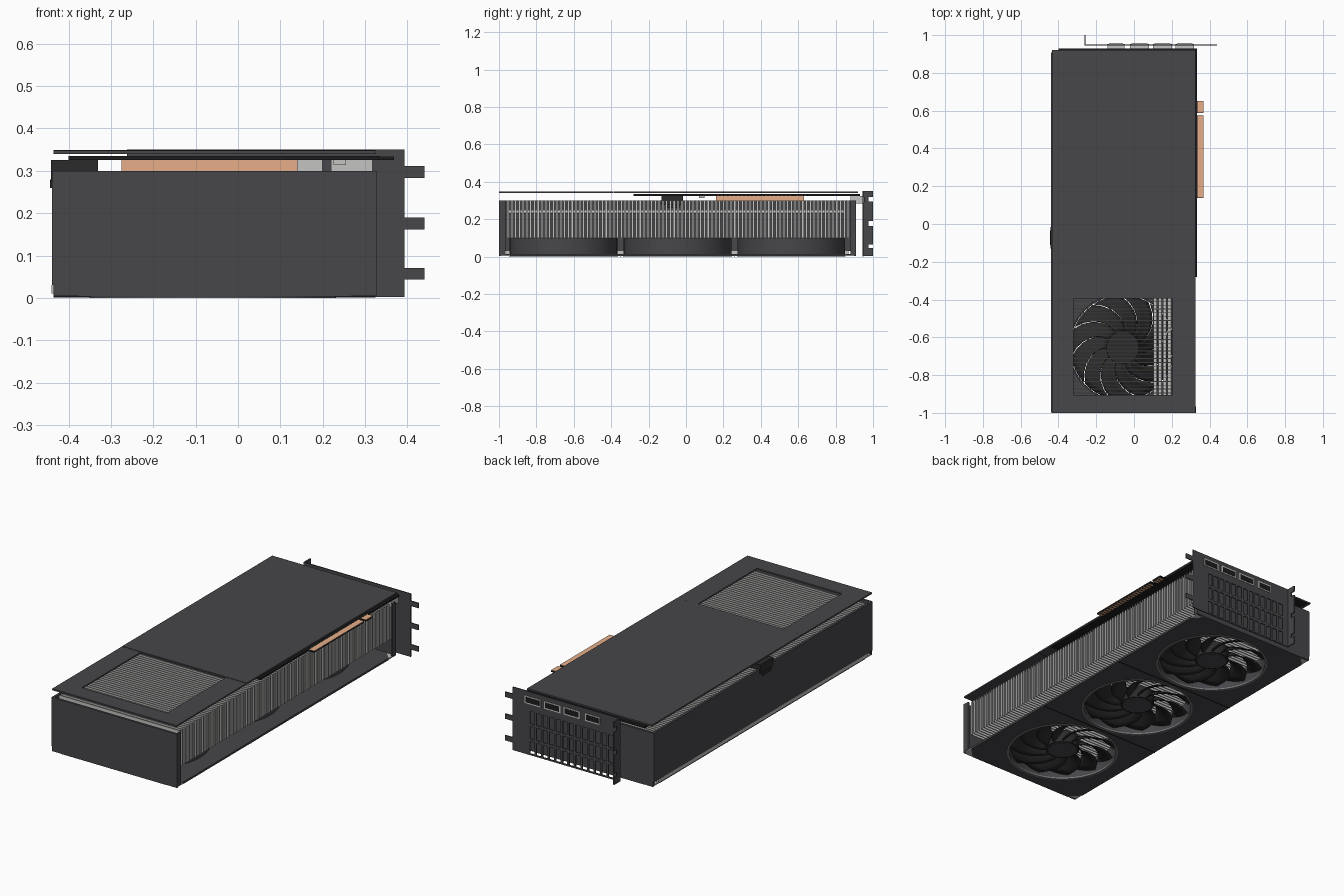
import bpy, bmesh, math
from mathutils import Matrix, Vector

if "Cube" in bpy.data.objects:
    bpy.data.objects.remove(bpy.data.objects["Cube"])


def mat(name, r, g, b):
    m = bpy.data.materials.new(name)
    m.diffuse_color = (r, g, b, 1)
    m.use_nodes = True
    m.node_tree.nodes["Principled BSDF"].inputs["Base Color"].default_value = m.diffuse_color
    return m


SHROUD = mat("charcoal", 0.063, 0.061, 0.068)
BLACK = mat("black plastic", 0.024, 0.024, 0.025)
BOARD = mat("board black", 0.012, 0.012, 0.013)
TRIM = mat("trim grey", 0.2, 0.2, 0.205)
SILVER = mat("silver", 0.55, 0.55, 0.54)
COPPER = mat("copper", 0.8, 0.43, 0.25)


def add(name, me, material):
    ob = bpy.data.objects.new(name, me)
    me.materials.clear()
    me.materials.append(material)
    bpy.context.collection.objects.link(ob)
    return ob


def boxes(name, material, ranges):
    """One object from (x0, x1, y0, y1, z0, z1) blocks."""
    bm = bmesh.new()
    for x0, x1, y0, y1, z0, z1 in ranges:
        c = Matrix.Translation(((x0 + x1) / 2, (y0 + y1) / 2, (z0 + z1) / 2))
        bmesh.ops.create_cube(bm, size=1, matrix=c @ Matrix.Diagonal((x1 - x0, y1 - y0, z1 - z0, 1)))
    me = bpy.data.meshes.new(name)
    bm.to_mesh(me)
    bm.free()
    return add(name, me, material)


def rect(x0, x1, y0, y1):
    return [(x0, y0), (x1, y0), (x1, y1), (x0, y1)]


def circle(cx, cy, r, n=64):
    return [(cx + r * math.cos(i * math.tau / n), cy + r * math.sin(i * math.tau / n)) for i in range(n)]


def plate(name, material, loops, low, high, upright=False):
    """Flat sheet with holes, lying between low and high (z, or y when upright)."""
    cu = bpy.data.curves.new(name, 'CURVE')
    cu.dimensions = '2D'
    cu.fill_mode = 'BOTH'
    cu.extrude = (high - low) / 2
    for pts in loops:
        s = cu.splines.new('POLY')
        s.points.add(len(pts) - 1)
        for p, (a, b) in zip(s.points, pts):
            p.co = (a, b, 0, 1)
        s.use_cyclic_u = True
    tmp = bpy.data.objects.new(name + "_outline", cu)
    bpy.context.collection.objects.link(tmp)
    dg = bpy.context.evaluated_depsgraph_get()
    me = bpy.data.meshes.new_from_object(tmp.evaluated_get(dg))
    bpy.data.objects.remove(tmp)
    mid = (low + high) / 2
    if upright:
        me.transform(Matrix.Translation((0, mid, 0)) @ Matrix.Rotation(math.pi / 2, 4, 'X'))
    else:
        me.transform(Matrix.Translation((0, 0, mid)))
    bm = bmesh.new()
    bm.from_mesh(me)
    bmesh.ops.remove_doubles(bm, verts=bm.verts, dist=1e-5)
    bmesh.ops.recalc_face_normals(bm, faces=bm.faces)
    bm.to_mesh(me)
    bm.free()
    me.shade_smooth()
    me.set_sharp_from_angle(angle=math.radians(30))
    return add(name, me, material)


X0, X1 = -0.435, 0.325
FX = -0.06
FANS = (-0.655, -0.045, 0.563)

# Shroud: underside with cut corners and fan openings, walls on three sides
C = 0.06
outline = [(X0 + C, -1), (X1 - C, -1), (X1, -1 + C), (X1, 0.91 - C),
           (X1 - C, 0.91), (X0 + C, 0.91), (X0, 0.91 - C), (X0, -1 + C)]
plate("shroud_underside", SHROUD,
      [outline] + [circle(FX, y, 0.283) for y in FANS], 0.003, 0.014)
boxes("shroud_walls", SHROUD, [
    (X0, X1 + 0.002, -1, -0.988, 0.004, 0.3),
    (X0, X1, 0.898, 0.91, 0.004, 0.3),
    (X0 - 0.004, X0 + 0.008, -0.998, 0.908, 0.03, 0.3),
    (X1 - 0.008, X1 + 0.002, -0.999, -0.965, 0.01, 0.299),
    (X1 - 0.008, X1 + 0.002, 0.88, 0.909, 0.01, 0.299)])
boxes("lower_trim_strip", SILVER, [(X0 - 0.005, X0 + 0.005, -0.96, 0.87, 0.01, 0.03)])
boxes("underside_seams", BOARD, [(X0, X1, y - 0.002, y + 0.002, 0.001, 0.005) for y in (-0.35, 0.259)])
boxes("corner_patches", SILVER, [(x, x + C, y, y + C, 0.004, 0.012)
                                 for x in (X0 + 0.001, X1 - C - 0.001) for y in (-0.999, 0.909 - C)])

# Heatsink: thin fins with folded edges on the open side, heat pipes, contact plate
pitch = 0.0202
ys = [-0.955 + pitch * i for i in range(92)]
boxes("heatsink_fins", SILVER, [(X0 + 0.012, X1 - 0.012, y - 0.002, y + 0.002, 0.1, 0.3) for y in ys])
boxes("fin_folds", SILVER, [(X1 - 0.015, X1 - 0.0115, y - 0.0018, y + 0.009, 0.1, 0.299) for y in ys])
bm = bmesh.new()
for i in range(4):
    m = Matrix.Translation((0.113 + 0.025 * i, -0.05, 0.24)) @ Matrix.Rotation(math.pi / 2, 4, 'X')
    bmesh.ops.create_cone(bm, cap_ends=True, segments=12, radius1=0.01, radius2=0.01, depth=1.8, matrix=m)
me = bpy.data.meshes.new("heat_pipes")
bm.to_mesh(me)
bm.free()
me.shade_smooth()
me.set_sharp_from_angle(angle=math.radians(40))
add("heat_pipes", me, SILVER)
boxes("contact_plate", COPPER, [(-0.275, 0.14, 0.16, 0.63, 0.298, 0.325)])


# Fans: duct, trim ring, hub and swept blades
def blades(name, cy, count=11):
    bm = bmesh.new()
    rows, cols = 7, 5
    for k in range(count):
        grid = []
        for i in range(rows):
            t = i / (rows - 1)
            r = 0.08 + 0.196 * t
            sweep = 0.75 * t ** 1.4
            width = 0.56 - 0.03 * t
            line = []
            for j in range(cols):
                u = j / (cols - 1)
                a = k * math.tau / count + sweep + width * (u - 0.5)
                z = 0.022 + 0.055 * (u ** 1.3) * (1 - 0.25 * t)
                line.append(bm.verts.new((FX + r * math.cos(a), cy + r * math.sin(a), z)))
            grid.append(line)
        for i in range(rows - 1):
            for j in range(cols - 1):
                bm.faces.new((grid[i][j], grid[i + 1][j], grid[i + 1][j + 1], grid[i][j + 1]))
    me = bpy.data.meshes.new(name)
    bm.to_mesh(me)
    bm.free()
    me.shade_smooth()
    me.set_sharp_from_angle(angle=math.radians(40))
    ob = add(name, me, BLACK)
    mod = ob.modifiers.new("thickness", 'SOLIDIFY')
    mod.thickness = 0.004
    mod.offset = 0


for n, y in enumerate(FANS, 1):
    plate(f"fan_duct_{n}", SHROUD, [circle(FX, y, 0.288), circle(FX, y, 0.281)], 0.006, 0.1)
    plate(f"fan_trim_ring_{n}", TRIM, [circle(FX, y, 0.291), circle(FX, y, 0.279)], 0, 0.008)
    plate(f"fan_hub_{n}", BLACK, [circle(FX, y, 0.087, 48)], 0.016, 0.085)
    plate(f"fan_hub_cap_{n}", SHROUD, [circle(FX, y, 0.078, 48)], 0.012, 0.017)
    blades(f"fan_blades_{n}", y)

# Circuit board with edge connector, chip and power socket
boxes("circuit_board", BOARD, [
    (-0.40, 0.333, -0.28, 0.93, 0.325, 0.335),
    (0.333, 0.368, 0.138, 0.575, 0.326, 0.334),
    (0.333, 0.368, 0.588, 0.652, 0.326, 0.334)])
boxes("edge_contacts_top", COPPER, [(0.335, 0.368, 0.14, 0.573, 0.333, 0.3355),
                                    (0.335, 0.368, 0.59, 0.65, 0.333, 0.3355)])
pads = [0.142 + 0.0215 * i for i in range(20)] + [0.592 + 0.0195 * i for i in range(3)]
boxes("edge_contacts_bottom", COPPER, [(0.336, 0.367, y, y + 0.013, 0.325, 0.327) for y in pads])
boxes("small_chip", SILVER, [(0.225, 0.255, 0.07, 0.1, 0.314, 0.326)])
boxes("power_socket", BLACK, [(-0.442, -0.33, -0.13, -0.015, 0.275, 0.326),
                              (-0.444, -0.41, -0.11, -0.035, 0.26, 0.28)])

# Back plate: closed main part and an end frame with an airflow window
plate("back_plate", SHROUD, [rect(X0, X1, -0.388, 0.92)], 0.34, 0.349)
plate("back_plate_end_frame", SHROUD,
      [rect(X0, X1, -1, -0.39), rect(-0.32, 0.2, -0.905, -0.394)], 0.34, 0.348)

# Mounting bracket: slotted plate, side flange and three tabs
slots = [rect(-0.22 + 0.04 * i, -0.192 + 0.04 * i, z, z + 0.068)
         for i in range(13) for z in (0.01, 0.093, 0.176)]
plate("bracket_plate", SHROUD, [rect(-0.26, 0.393, 0.002, 0.35)] + slots, 0.944, 0.95, True)
boxes("bracket_tabs", SHROUD, [(0.39, 0.44, 0.944, 0.95, z, z + 0.028) for z in (0.043, 0.162, 0.283)])
boxes("bracket_flange", SHROUD,
      [(-0.262, -0.256, 0.944, 0.975, 0.003, 0.35)] +
      [(-0.262, -0.256, 0.975, 1.0, a, b)
       for a, b in ((0.003, 0.045), (0.065, 0.165), (0.19, 0.295), (0.318, 0.35))])

# Display sockets with dark openings
ports = [(-0.14, -0.05), (-0.02, 0.08), (0.1, 0.2), (0.22, 0.318)]
boxes("display_sockets", SILVER, [(a, b, 0.88, 0.953, 0.283, 0.325) for a, b in ports])
boxes("socket_openings", BOARD, [(a + 0.008, b - 0.008, 0.95, 0.955, 0.29, 0.318) for a, b in ports])
